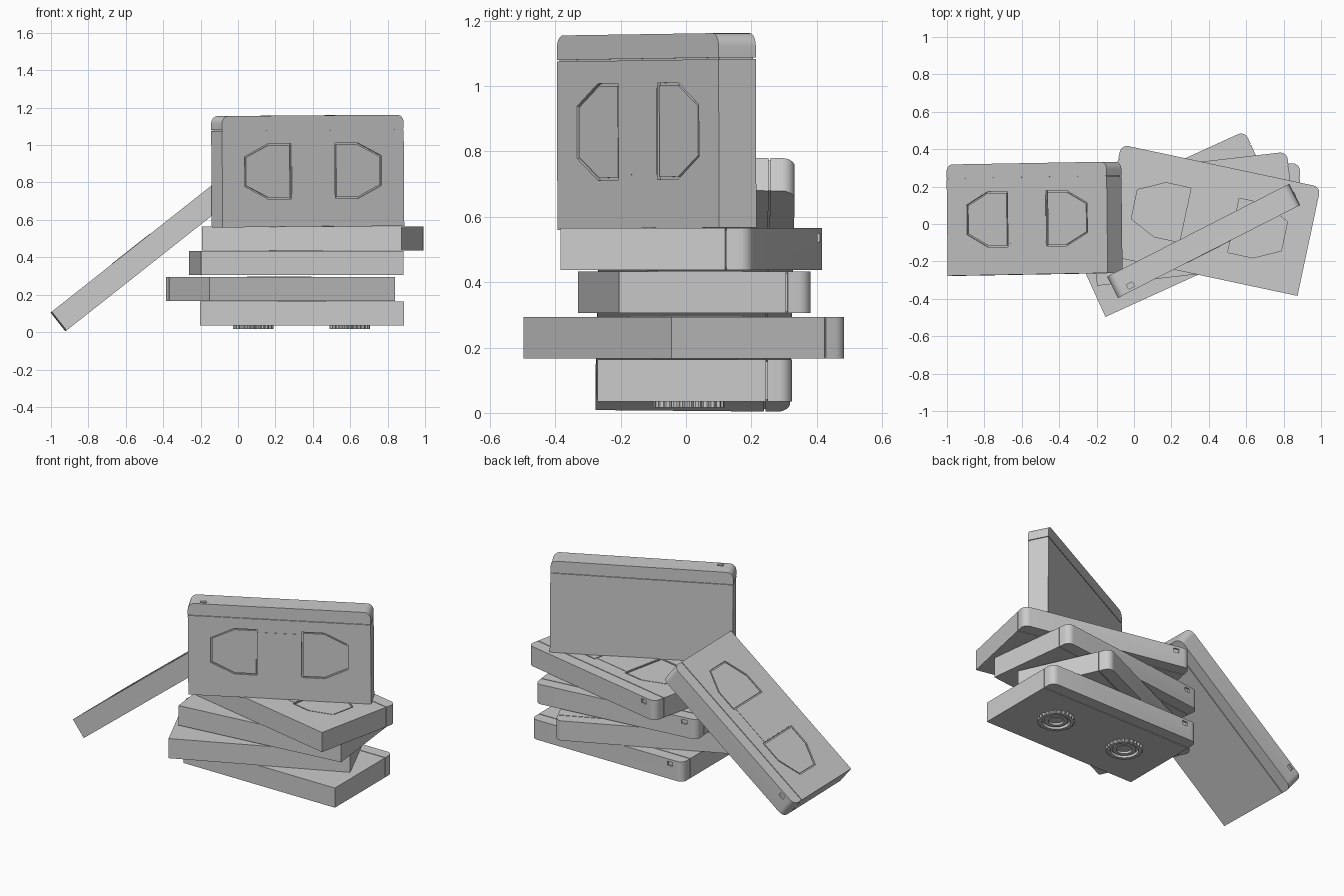
import bpy, bmesh, math
from mathutils import Matrix, Vector

if "Cube" in bpy.data.objects:
    bpy.data.objects.remove(bpy.data.objects["Cube"])

L, D, T = 1.09, 0.595, 0.128      # tape length, depth, thickness
TOP = T / 2


def new_object(name, bm):
    bmesh.ops.recalc_face_normals(bm, faces=bm.faces[:])
    me = bpy.data.meshes.new(name)
    bm.to_mesh(me)
    bm.free()
    ob = bpy.data.objects.new(name, me)
    bpy.context.collection.objects.link(ob)
    return ob


def add_prism(bm, pts, z0, z1):
    lo = [bm.verts.new((x, y, z0)) for x, y in pts]
    hi = [bm.verts.new((x, y, z1)) for x, y in pts]
    n = len(pts)
    bm.faces.new(lo[::-1])
    bm.faces.new(hi)
    for i in range(n):
        bm.faces.new((lo[i], lo[(i + 1) % n], hi[(i + 1) % n], hi[i]))


def add_box(bm, center, size):
    m = Matrix.Translation(center) @ Matrix.Diagonal((*size, 1))
    bmesh.ops.create_cube(bm, size=1, matrix=m)


def window_outline(side, inset=0.0):
    # half octagon: straight inner edge, chamfered outer corners
    i = inset
    pts = [(0.132 + i, -0.148 + i), (0.27 - i * 0.4, -0.148 + i), (0.41 - i, -0.08 + i * 0.6),
           (0.41 - i, 0.08 - i * 0.6), (0.27 - i * 0.4, 0.148 - i), (0.132 + i, 0.148 - i)]
    return [(side * x, y) for x, y in pts][::side]


def cut(target, bm):
    cutter = new_object("cutter", bm)
    cutter.hide_render = True
    mod = target.modifiers.new("cut", 'BOOLEAN')
    mod.operation = 'DIFFERENCE'
    mod.solver = 'EXACT'
    mod.object = cutter
    dg = bpy.context.evaluated_depsgraph_get()
    me = bpy.data.meshes.new_from_object(target.evaluated_get(dg))
    target.modifiers.clear()
    target.data = me
    bpy.data.objects.remove(cutter)


# Shell: slab whose two flap-side corners are rounded
def make_shell():
    r, seg = 0.04, 6
    pts = [(-L / 2, -D / 2), (L / 2, -D / 2)]
    for cx, a0 in ((L / 2 - r, 0), (-L / 2 + r, 90)):
        for k in range(seg + 1):
            a = math.radians(a0 + 90 * k / seg)
            pts.append((cx + r * math.cos(a), D / 2 - r + r * math.sin(a)))
    bm = bmesh.new()
    add_prism(bm, pts, -TOP, TOP)
    shell = new_object("shell", bm)
    # window pockets
    bm = bmesh.new()
    for s in (1, -1):
        add_prism(bm, window_outline(s), TOP - 0.01, TOP + 0.02)
    cut(shell, bm)
    # flap seam grooves on faces and ends
    g, d = 0.005, 0.006
    for s in (1, -1):
        bm = bmesh.new()
        add_box(bm, (0, 0.22, s * TOP), (L + 0.1, g, 2 * d))
        cut(shell, bm)
        bm = bmesh.new()
        add_box(bm, (s * L / 2, 0.22, 0), (2 * d, g, T + 0.1))
        cut(shell, bm)
    # small tab recess in the flap edge
    bm = bmesh.new()
    add_box(bm, (-0.455, D / 2, 0.035), (0.036, 0.02, 0.026))
    cut(shell, bm)
    return shell


def make_window(side):
    bm = bmesh.new()
    add_prism(bm, window_outline(side, 0.008), TOP - 0.0105, TOP - 0.002)
    return new_object("window", bm)


def make_label():
    bm = bmesh.new()
    add_box(bm, (0, 0, TOP), (0.258, 0.264, 0.004))
    return new_object("label", bm)


# Reel ring: outer edge may be toothed
def make_ring(name, r_out, r_in, tooth, z0, z1, n=96):
    bm = bmesh.new()
    rows = []
    for toothed, z in ((1, z0), (1, z1), (0, z1), (0, z0)):
        row = []
        for i in range(n):
            a = 2 * math.pi * i / n
            r = (r_out - (tooth if i % 4 > 1 else 0)) if toothed else r_in
            row.append(bm.verts.new((r * math.cos(a), r * math.sin(a), z)))
        rows.append(row)
    for k in range(4):
        p, q = rows[k], rows[(k + 1) % 4]
        for i in range(n):
            j = (i + 1) % n
            bm.faces.new((p[i], p[j], q[j], q[i]))
    return new_object(name, bm)


parts = [("shell", make_shell()), ("window_right", make_window(1)),
         ("window_left", make_window(-1)), ("label", make_label())]


def place(name, loc, rot):
    m = Matrix.Translation(Vector(loc)) @ rot
    for part, proto in parts:
        ob = bpy.data.objects.new(name + "_" + part, proto.data)
        ob.matrix_world = m
        bpy.context.collection.objects.link(ob)


def R(deg, axis):
    return Matrix.Rotation(math.radians(deg), 4, axis)


# Smooth the rounded corners once on the shared shell mesh
bpy.ops.object.select_all(action='DESELECT')
shell = parts[0][1]
shell.select_set(True)
bpy.context.view_layer.objects.active = shell
bpy.ops.object.shade_smooth_by_angle(angle=math.radians(30))

# Four stacked tapes
stack = [(0.342, 0.027, 0.099, 0), (0.22, 0.0, 0.230, 24.5),
         (0.31, 0.028, 0.369, 6.6), (0.403, 0.02, 0.501, -12)]
for i, (x, y, z, a) in enumerate(stack):
    place("stacked_tape_%d" % (i + 1), (x, y, z), R(a, 'Z'))

# Tape standing on edge on the stack, tape leaning against the left side
place("standing_tape", (0.3725, -0.09, 0.861), R(27, 'Z') @ R(90, 'X') @ R(0.4, 'Z'))
place("leaning_tape", (-0.532, 0.028, 0.394), R(-38.3, 'Y') @ R(0.8, 'Z'))

# Reels under the lowest tape
for side, x in (("left", 0.082), ("right", 0.598)):
    for name, ro, ri, tooth, z0 in (("reel_teeth", 0.108, 0.082, 0.008, 0.016),
                                    ("reel_hub", 0.068, 0.045, 0.0, 0.022)):
        ob = make_ring(side + "_" + name, ro, ri, tooth, z0, 0.037)
        ob.location = (x, 0.01, 0)

for _, proto in parts:
    bpy.data.objects.remove(proto)
